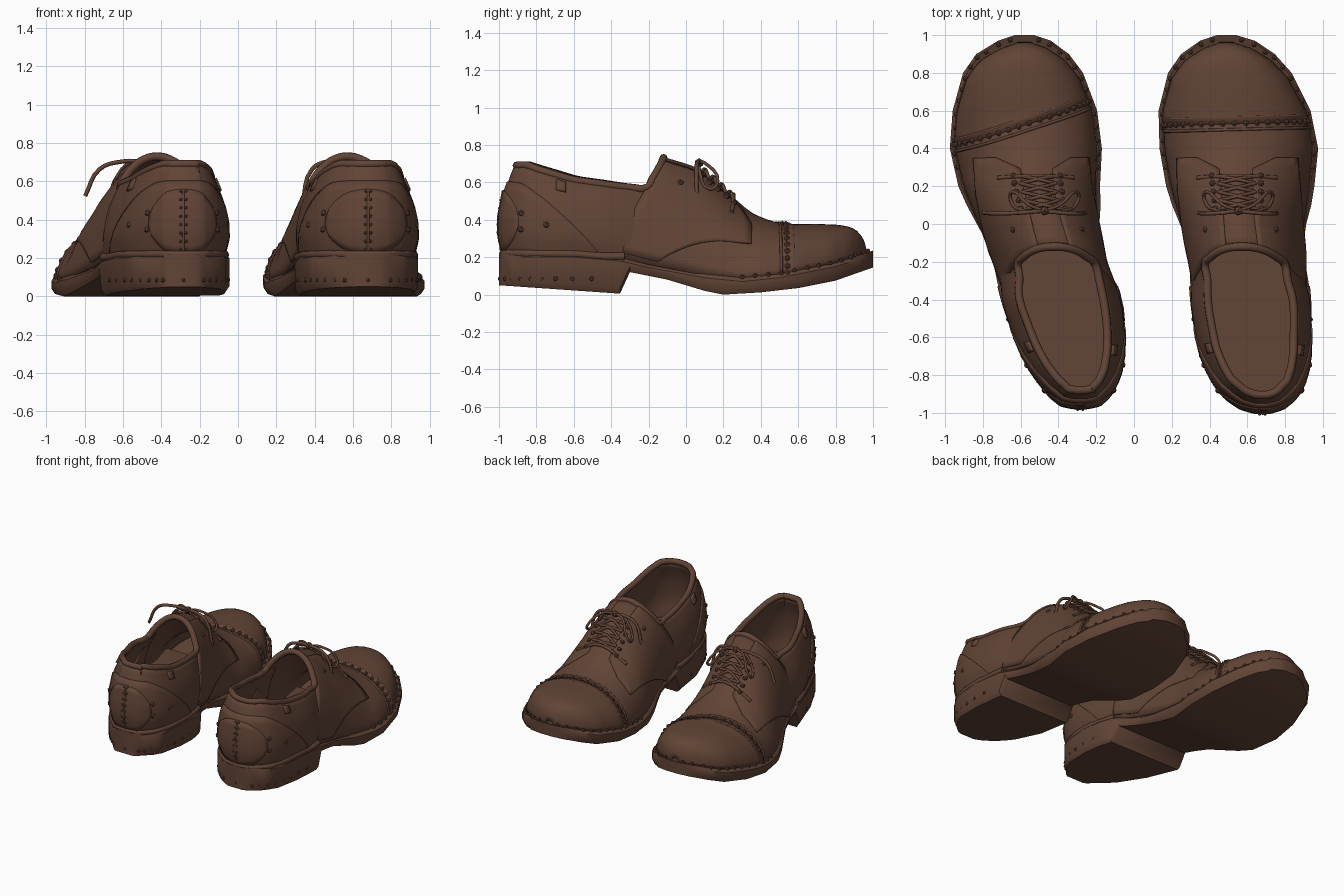
import bpy, bmesh, math
from mathutils import Vector

if "Cube" in bpy.data.objects:
    bpy.data.objects.remove(bpy.data.objects["Cube"])

leather = bpy.data.materials.new("brown leather")
leather.diffuse_color = (0.122, 0.058, 0.037, 1)
leather.use_nodes = True
leather.node_tree.nodes["Principled BSDF"].inputs["Base Color"].default_value = leather.diffuse_color


def interp(table, y):
    if y <= table[0][0]:
        return table[0][1]
    for (a, p), (b, q) in zip(table, table[1:]):
        if y <= b:
            return p + (q - p) * (y - a) / (b - a)
    return table[-1][1]


def finish(ob, smooth=True, thick=0):
    ob.data.materials.append(leather)
    if thick:
        m = ob.modifiers.new("thickness", 'SOLIDIFY')
        m.thickness, m.offset = thick, 0
    if smooth and ob.type == 'MESH':
        bpy.context.view_layer.objects.active = ob
        ob.select_set(True)
        bpy.ops.object.shade_smooth_by_angle(angle=math.radians(40))
        ob.select_set(False)


def mesh(name, verts, faces, **kw):
    me = bpy.data.meshes.new(name)
    me.from_pydata(verts, [], faces)
    bm = bmesh.new()
    bm.from_mesh(me)
    bmesh.ops.recalc_face_normals(bm, faces=bm.faces)
    bm.to_mesh(me)
    bm.free()
    ob = bpy.data.objects.new(name, me)
    bpy.context.collection.objects.link(ob)
    finish(ob, **kw)


def grid(name, f, ni, nj, thick):
    verts = [f(i / ni, j / nj) for i in range(ni + 1) for j in range(nj + 1)]
    w = nj + 1
    faces = [(i * w + j, i * w + j + 1, (i + 1) * w + j + 1, (i + 1) * w + j)
             for i in range(ni) for j in range(nj)]
    mesh(name, verts, faces, thick=thick)


def tube(name, pts, r, cyclic=False):
    cu = bpy.data.curves.new(name, 'CURVE')
    cu.dimensions, cu.bevel_depth, cu.bevel_resolution = '3D', r, 2
    cu.use_fill_caps, cu.resolution_u = True, 4
    sp = cu.splines.new('BEZIER')
    sp.bezier_points.add(len(pts) - 1)
    for b, p in zip(sp.bezier_points, pts):
        b.co = p
        b.handle_left_type = b.handle_right_type = 'AUTO'
    sp.use_cyclic_u = cyclic
    ob = bpy.data.objects.new(name, cu)
    bpy.context.collection.objects.link(ob)
    finish(ob)


def beads(name, pts, r):
    bm = bmesh.new()
    for p in pts:
        g = bmesh.ops.create_icosphere(bm, subdivisions=1, radius=r)
        bmesh.ops.translate(bm, verts=g['verts'], vec=p)
    me = bpy.data.meshes.new(name)
    bm.to_mesh(me)
    bm.free()
    ob = bpy.data.objects.new(name, me)
    bpy.context.collection.objects.link(ob)
    finish(ob)


# Shared height profiles along the length
SOLE_TOP = [(-1, .22), (-.6, .22), (-.35, .2), (-.2, .165), (.1, .11), (.3, .09), (.5, .11), (.8, .17), (1, .235)]
SOLE_BOT = [(-1, .05), (-.352, .005), (-.3, .12), (-.1, .08), (.1, .02), (.2, .0), (.4, .012), (.6, .035), (.8, .075), (1, .145)]
CROWN = [(-.12, .725), (.0, .69), (.08, .66), (.15, .6), (.3, .465), (.36, .42), (.45, .385), (.55, .36), (.7, .362),
         (.82, .357), (.88, .345), (.92, .32), (.945, .28), (.955, .24)]
RIM = [(-1, .69), (-.9, .69), (-.6, .61), (-.3, .57), (0, .56)]
INSET = [(0, .035), (.25, .01), (.45, .013), (.7, .035), (.9, .07), (1, .09)]
FULL = [(-.3, 2.1), (-.1, 1.95), (.1, 1.75), (.3, 1.75), (.55, 2.05), (.9, 2.4)]


def shoe(side, left, right, tail, ridge, skew, flip):
    L, R = (lambda y: interp(left, y)), (lambda y: interp(right, y))
    mid = lambda y: (L(y) + R(y)) / 2

    # Sole and heel block
    ys = [tail, tail + .02, -.93, -.87, -.8, -.7, -.6, -.45, -.353, -.3, -.2, -.1, 0, .1, .2, .3, .4, .5, .6,
          .7, .8, .86, .9, .94, .97, .99, 1]
    verts, faces = [], []
    for y in ys:
        a, b = L(y), R(y)
        d = .035 * max(0, 1 - abs(y + .12) / .25)
        t, z = interp(SOLE_TOP, y), interp(SOLE_BOT, y)
        e = .02 if -.95 < y < .96 else 0
        a, b = a + d, b - d
        verts += [(a + e, y, z), (a, y, z + .03), (a, y, t - .02), (a + e, y, t),
                  (b - e, y, t), (b, y, t - .02), (b, y, z + .03), (b - e, y, z)]
    for i in range(len(ys) - 1):
        for j in range(8):
            k = (j + 1) % 8
            faces.append((i * 8 + j, i * 8 + k, i * 8 + 8 + k, i * 8 + 8 + j))
    n = len(verts)
    faces += [tuple(range(8)), tuple(range(n - 8, n))]
    mesh(side + " sole and heel", verts, faces)

    # Surface of the front upper: a runs from -90 to 90 degrees over the foot
    def top(y, a, off=0):
        ye = y + .045 * min(1, max(0, (y - .5) / .45))
        zs, c = interp(SOLE_TOP, y) - .01, interp(CROWN, y) + off
        h = max(.03, (R(ye) - L(ye)) / 2 - .035 + off)
        p = 2 / interp(FULL, y)
        cz = abs(math.cos(a)) ** p
        sx = math.copysign(abs(math.sin(a)) ** p, a)
        shift = ridge * max(0, min(1, 1 - (y - .3) / .4)) * cz
        return Vector((mid(ye) + shift + h * sx, y, zs + (c - zs) * cz))

    start = lambda a: -.12 - .22 * abs(math.sin(a)) ** 2.5
    ang = lambda t: (t - .5) * math.pi * .995

    def vamp(i, j):
        a = ang(j)
        return top(start(a) + (.955 - start(a)) * (1 - (1 - i) ** 1.4), a)
    grid(side + " vamp", vamp, 30, 24, .02)

    # Toe cap with stitched double ridge
    cap_y = lambda a: .53 + skew * math.sin(a)

    def cap(i, j):
        a = ang(j)
        return top(cap_y(a) + (.953 - cap_y(a)) * (1 - (1 - i) ** 1.5), a, .01)
    grid(side + " toe cap", cap, 14, 24, .012)
    for k, dy in enumerate((-.03, .035)):
        tube(f"{side} cap ridge {k}", [top(cap_y(ang(t / 16)) + dy, ang(t / 16), .01) for t in range(17)], .008)
    beads(side + " cap studs", [top(cap_y(ang(t / 20)) + .003, ang(t / 20), .013) for t in range(21)], .017)

    # Lacing flaps over the vamp
    for s, nm in ((-1, "left"), (1, "right")):
        def flap(i, j):
            a = math.radians(16 + 71 * j)
            end = .35 if j < .58 else .35 - .5 * ((j - .58) / .42) ** .7
            end -= .06 * max(0, 1 - j / .25)
            y0 = start(a)
            return top(y0 + (end - y0) * i, s * a, .012)
        grid(f"{side} {nm} lacing flap", flap, 12, 16, .014)

    # Rear wall path from one side, round the heel, to the other side
    yq = [-.08, -.15, -.3, -.45, -.6, -.7, -.8, -.87, -.93, tail + .02, tail]
    path = [Vector((L(y), y, 0)) for y in yq] + [Vector((R(y), y, 0)) for y in reversed(yq)]
    last = len(path) - 1

    def raw(s):
        s = min(last, max(0, s))
        i = min(last - 1, int(s))
        return path[i].lerp(path[i + 1], s - i)

    def wall(s, v, off=0):
        w = .9 * min(1, s, last - s)
        p = (raw(s - w) + raw(s) + raw(s + w)) / 3
        d = raw(s + 1.5) - raw(s - 1.5)
        nrm = Vector((-d.y, d.x, 0)).normalized()
        q = p + nrm * (interp(INSET, v) - off)
        zs = interp(SOLE_TOP, p.y) - .015
        q.z = zs + (interp(RIM, p.y) - zs) * v
        # Ease into the front upper near the instep
        k = max(0, min(1, (p.y + .45) / .27))
        a = math.radians(88 - 44 * v) * (-1 if s < last / 2 else 1)
        return q.lerp(top(p.y, a, off - .008), k * k * (3 - 2 * k))
    grid(side + " quarters", lambda i, j: wall(i * last, j), 42, 10, .024)

    # Heel counter, round back patch and its seam
    c = last / 2
    grid(side + " heel counter", lambda i, j: wall(c + (i - .5) * 15, j * (.8 * (1 - abs(2 * i - 1) ** 4) + .02), .014),
         36, 8, .01)

    def patch(i, j):
        u = 2 * i - 1
        return wall(c + u * 3.1, .38 + (j - .5) * .7 * math.sqrt(max(.01, 1 - u * u)), .018)
    grid(side + " back patch", patch, 20, 8, .01)
    tube(side + " back seam", [wall(c, .06 + .08 * k, .02) for k in range(9)], .007)
    beads(side + " back stitches", [wall(c + dx, .08 + .09 * k, .022) for k in range(8) for dx in (-.2, .2)], .009)
    beads(side + " rivets", [wall(c + s * x, v, .012) for s in (-1, 1) for x, v in ((5, .38), (3.3, .48), (3.3, .3))], .02)
    for s in (-1, 1):
        grid(f"{side} collar tab {s}", lambda i, j: wall(c + s * (5.5 + .5 * i), .82 + .13 * j, .014), 3, 3, .02)

    # Rolled collar round the opening
    collar = [wall(2 + k * (last - 4) / 30, 1) for k in range(31)]
    collar += [top(start(math.radians(a)), math.radians(a), .005) for a in (44, 36, 26, 14, 0, -14, -26, -36, -44)]
    tube(side + " collar", collar, .022, True)

    # Insole
    loop = [wall(last * k / 40, .1, -.01) for k in range(41)]
    loop += [Vector((R(y) - .11, y, .2)) for y in (.15, .35)] + [Vector((L(y) + .11, y, .2)) for y in (.35, .15)]
    mesh(side + " insole", [(p.x, p.y, .24 if p.y < -.1 else .2) for p in loop], [tuple(range(len(loop)))])

    # Rand, welt stitches and heel nails
    tube(side + " rand", [wall(2.2 + k * (last - 4.4) / 28, .03, .014) for k in range(29)], .022)
    ws = [.3, .37, .44, .51, .58, .65, .71, .77, .83, .88, .92, .96, .985]
    pts = [Vector((e(y) + d, y - (.012 if y > .9 else 0), interp(SOLE_TOP, y) + .003))
           for y in ws for e, d in ((L, .02), (R, -.02))]
    beads(side + " welt stitches", pts, .014)
    nails = [wall(3.4 + k * (last - 6.8) / 18, 0, .033) for k in range(19)]
    beads(side + " heel nails", [Vector((p.x, p.y, .085)) for p in nails], .014)

    # Eyelets and crossed laces
    rows = [.08, .125, .17, .215, .255]
    at = lambda y, s: top(y, math.radians(18) * s, .024)
    beads(side + " eyelets", [at(y, s) for y in rows for s in (-1.25, 1.25)] + [top(-.03, s * .62, .016) for s in (-1, 1)], .018)
    tube(side + " lower lace bar", [at(.245, -2), top(.255, 0, .03), at(.245, 2)], .011)
    for k in range(4):
        for s in (-1, 1):
            tube(f"{side} lace cross {k} {s}", [at(rows[k], -s), top(rows[k] + .022, 0, .028), at(rows[k + 1], s)], .01)

    # Knot, bow loops and loose ends
    k = top(.07, 0, .04)
    beads(side + " knot", [k], .026)
    for s in (-1, 1):
        drop, reach = (.1, 1.08) if s == flip else (.14, .72)
        tube(f"{side} lace end {s}", [k + Vector((x * s * reach, y, z)) for x, y, z in
             ((0, 0, 0), (.12, -.01, .0), (.23, -.015, -.04), (.3, -.01, -.08 - drop))], .011)
        tube(f"{side} bow loop {s}", [k + Vector((x * s, y, z)) for x, y, z in
             ((0, 0, 0), (.08, .03, .0), (.17, .1, -.1), (.18, .06, -.14), (.1, .0, -.03), (0, 0, .005))], .009)


shoe("left shoe",
     [(-.975, -.36), (-.9, -.46), (-.8, -.54), (-.6, -.64), (-.4, -.70), (-.2, -.77), (0, -.85), (.2, -.93), (.4, -.975),
      (.6, -.96), (.8, -.905), (.9, -.835), (.97, -.72), (1, -.63)],
     [(-.975, -.21), (-.9, -.11), (-.8, -.065), (-.6, -.045), (-.4, -.055), (-.2, -.13), (0, -.165), (.2, -.18), (.4, -.17),
      (.6, -.195), (.8, -.27), (.9, -.345), (.97, -.44), (1, -.53)], -.975, .05, .115, -1)
shoe("right shoe",
     [(-1, .62), (-.95, .51), (-.9, .455), (-.8, .39), (-.6, .32), (-.4, .305), (-.2, .27), (0, .225), (.2, .17), (.4, .135),
      (.6, .13), (.8, .18), (.9, .25), (.97, .35), (1, .44)],
     [(-1, .74), (-.95, .84), (-.9, .88), (-.8, .925), (-.6, .94), (-.4, .935), (-.2, .93), (0, .93), (.2, .955), (.4, .975),
      (.6, .935), (.8, .835), (.9, .745), (.97, .64), (1, .54)], -1, -.02, .01, 0)
